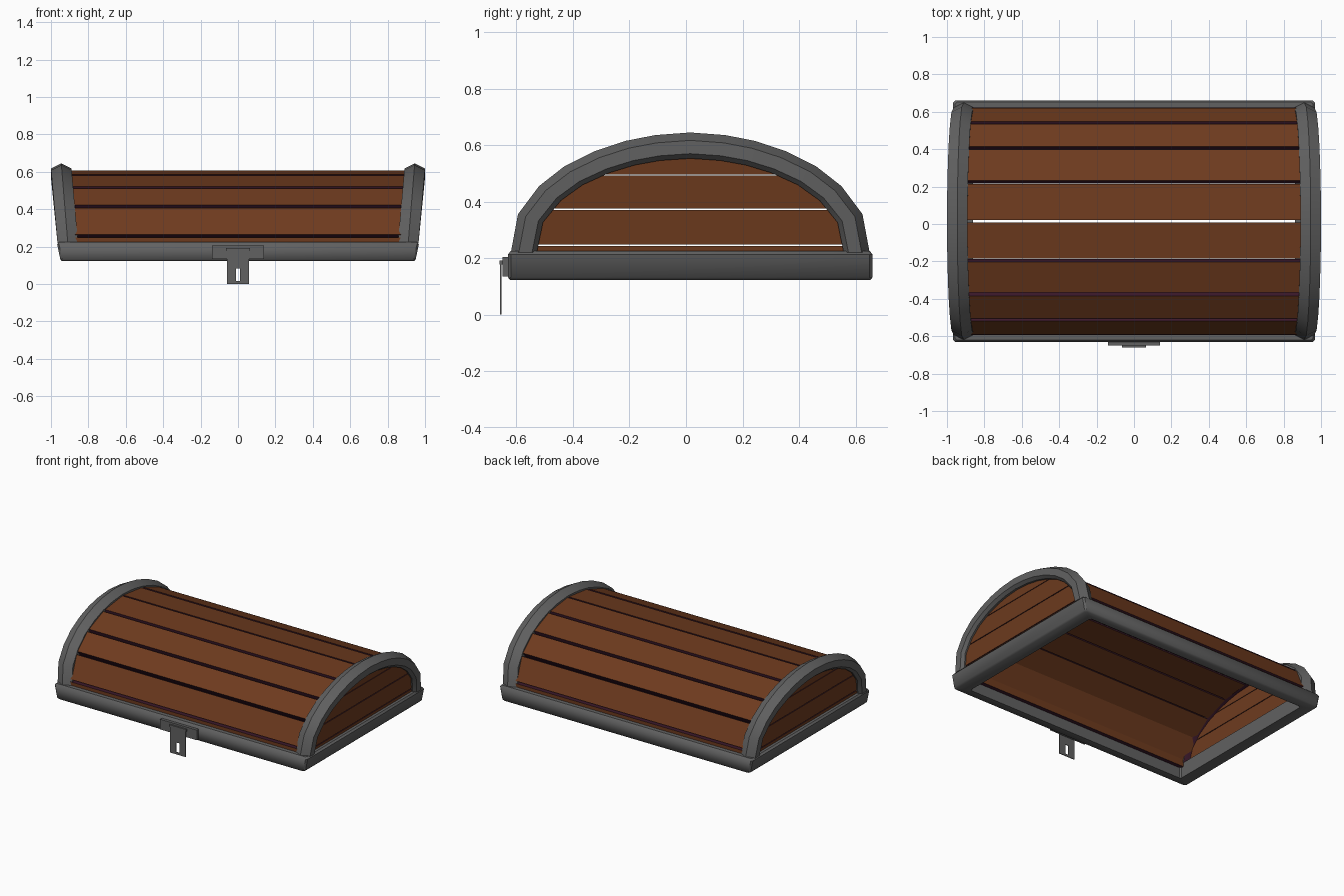
import bpy, bmesh, math

if "Cube" in bpy.data.objects:
    bpy.data.objects.remove(bpy.data.objects["Cube"])

YC = 0.015      # centre of the lid in depth
Z0 = 0.225      # top of the metal rim


def material(name, rgb):
    m = bpy.data.materials.new(name)
    m.diffuse_color = (*rgb, 1)
    m.use_nodes = True
    m.node_tree.nodes["Principled BSDF"].inputs["Base Color"].default_value = m.diffuse_color
    return m


METAL = material("dark_grey_metal", (0.12, 0.12, 0.12))
WOOD = material("brown_wood", (0.155, 0.043, 0.013))
EDGE = material("dark_plum_plank_edge", (0.045, 0.01, 0.025))


def loft(name, loops, mats, closed_path=False, cap_mat=0, side_mats=None, smooth=None):
    """Skin between equal-sized vertex loops."""
    bm = bmesh.new()
    vs = [[bm.verts.new(p) for p in loop] for loop in loops]
    n, k = len(loops[0]), len(loops)
    for i in range(k if closed_path else k - 1):
        a, b = vs[i], vs[(i + 1) % k]
        for j in range(n):
            f = bm.faces.new((a[j], a[(j + 1) % n], b[(j + 1) % n], b[j]))
            if side_mats:
                f.material_index = side_mats[j]
    if not closed_path:
        for f in (bm.faces.new(vs[0]), bm.faces.new(vs[-1])):
            f.material_index = cap_mat
    bmesh.ops.recalc_face_normals(bm, faces=bm.faces[:])
    me = bpy.data.meshes.new(name)
    bm.to_mesh(me)
    bm.free()
    for m in mats:
        me.materials.append(m)
    ob = bpy.data.objects.new(name, me)
    bpy.context.collection.objects.link(ob)
    if smooth:
        bpy.ops.object.select_all(action='DESELECT')
        ob.select_set(True)
        bpy.context.view_layer.objects.active = ob
        bpy.ops.object.shade_smooth_by_angle(angle=math.radians(smooth))
    return ob


def box(name, x0, x1, y0, y1, z0, z1):
    return loft(name, [[(x0, y0, z), (x1, y0, z), (x1, y1, z), (x0, y1, z)] for z in (z0, z1)], [METAL])


# Metal rim: rectangular frame with clipped corners, slightly flared, open in the middle
rim = [(0.94, 0.637, 0.122), (0.95, 0.645, 0.132), (0.967, 0.645, 0.213),
       (0.957, 0.636, Z0), (0.86, 0.585, Z0), (0.86, 0.585, 0.122)]
C = 0.01
loops = []
for x, y, z in rim:
    quarter = [(x, y - C), (x - C, y)]
    ring = (quarter + [(-a, b) for a, b in reversed(quarter)]
            + [(-a, -b) for a, b in quarter] + [(a, -b) for a, b in reversed(quarter)])
    loops.append([(a, YC + b, z) for a, b in ring])
loft("rim", loops, [METAL], closed_path=True, smooth=40)

# Arched metal bands at both ends, ridged outside, leaning outward
section = [(0, 0), (0.028, 0.055), (0.075, 0.055), (0.092, 0.035), (0.092, -0.015), (0.08, -0.055), (0.028, -0.055)]
half = [(1, 0), (0.96, 0.32), (0.843, 0.553), (0.7, 0.72), (0.528, 0.847), (0.36, 0.93), (0.195, 0.978)]
arc = half + [(0, 1)] + [(-c, s) for c, s in reversed(half)]
for side, label in ((-1, "left"), (1, "right")):
    loops = []
    for c, s in arc:
        xc = 0.91 + 0.035 * s
        loops.append([(side * (xc + o), YC + (0.635 - d) * c, Z0 - 0.005 + (0.425 - d) * s)
                      for d, o in section])
    loft("arch_band_" + label, loops, [METAL, EDGE], side_mats=[0, 0, 0, 0, 1, 0, 0], smooth=32)

# Curved roof: flat planks along x with narrow gaps, plum edges
A, H, T, GAP = 0.61, 0.382, 0.05, 0.0105


def roof_point(deg):
    t = math.radians(deg)
    return A * math.sin(t), Z0 + H * math.cos(t)


stops = [roof_point(d) for d in (0, 20, 40, 60, 85)] + [(0.608, 0.19)]
for s, label in ((-1, "front"), (1, "back")):
    for i in range(len(stops) - 1):
        (y0, z0), (y1, z1) = stops[i], stops[i + 1]
        L = math.hypot(y1 - y0, z1 - z0)
        uy, uz = (y1 - y0) / L, (z1 - z0) / L
        g0 = GAP if i else 0.006
        g1 = GAP if i < 3 else 0.006
        y0, z0, y1, z1 = y0 + uy * g0, z0 + uz * g0, y1 - uy * g1, z1 - uz * g1
        ny, nz = uz * T, -uy * T     # inward
        prof = [(y0, z0), (y1, z1), (y1 + ny, z1 + nz), (y0 + (0 if i == 0 else ny), z0 + nz)]
        loft(f"roof_plank_{label}_{i}", [[(x, YC + s * y, z) for y, z in prof] for x in (-0.9, 0.9)],
             [WOOD, EDGE], cap_mat=1, side_mats=[0, 1, 0, 1])

# End walls: horizontal planks trimmed to the arch
for side, label in ((-1, "left"), (1, "right")):
    for i, (za, zb) in enumerate(((0.2, 0.244), (0.249, 0.371), (0.376, 0.493), (0.497, 0.572))):
        zs = [za + (zb - za) * k / 3 for k in range(4)]
        half = [(0.57 * math.sqrt(1 - min(1, max(0, z - Z0) / 0.36) ** 2), z) for z in zs]
        outline = [(y, z) for y, z in half] + [(-y, z) for y, z in reversed(half)]
        loops = [[(side * (x + 0.035 * (z - Z0) / 0.42), YC + y, z) for y, z in outline] for x in (0.895, 0.938)]
        loft(f"end_plank_{label}_{i}", loops, [WOOD, EDGE], side_mats=[1] * len(outline))

# Latch: back plate, hinge bar and hanging hasp with a slot
box("latch_plate", -0.14, 0.14, -0.65, -0.625, 0.135, 0.205)
box("hasp_hinge", -0.065, 0.065, -0.66, -0.645, 0.178, 0.192)
box("hasp_upper", -0.06, 0.06, -0.658, -0.653, 0.082, 0.182)
box("hasp_lower", -0.06, 0.06, -0.658, -0.653, 0.0, 0.015)
for s, label in ((-1, "left"), (1, "right")):
    box("hasp_side_" + label, min(s * 0.012, s * 0.06), max(s * 0.012, s * 0.06), -0.658, -0.653, 0.015, 0.082)
